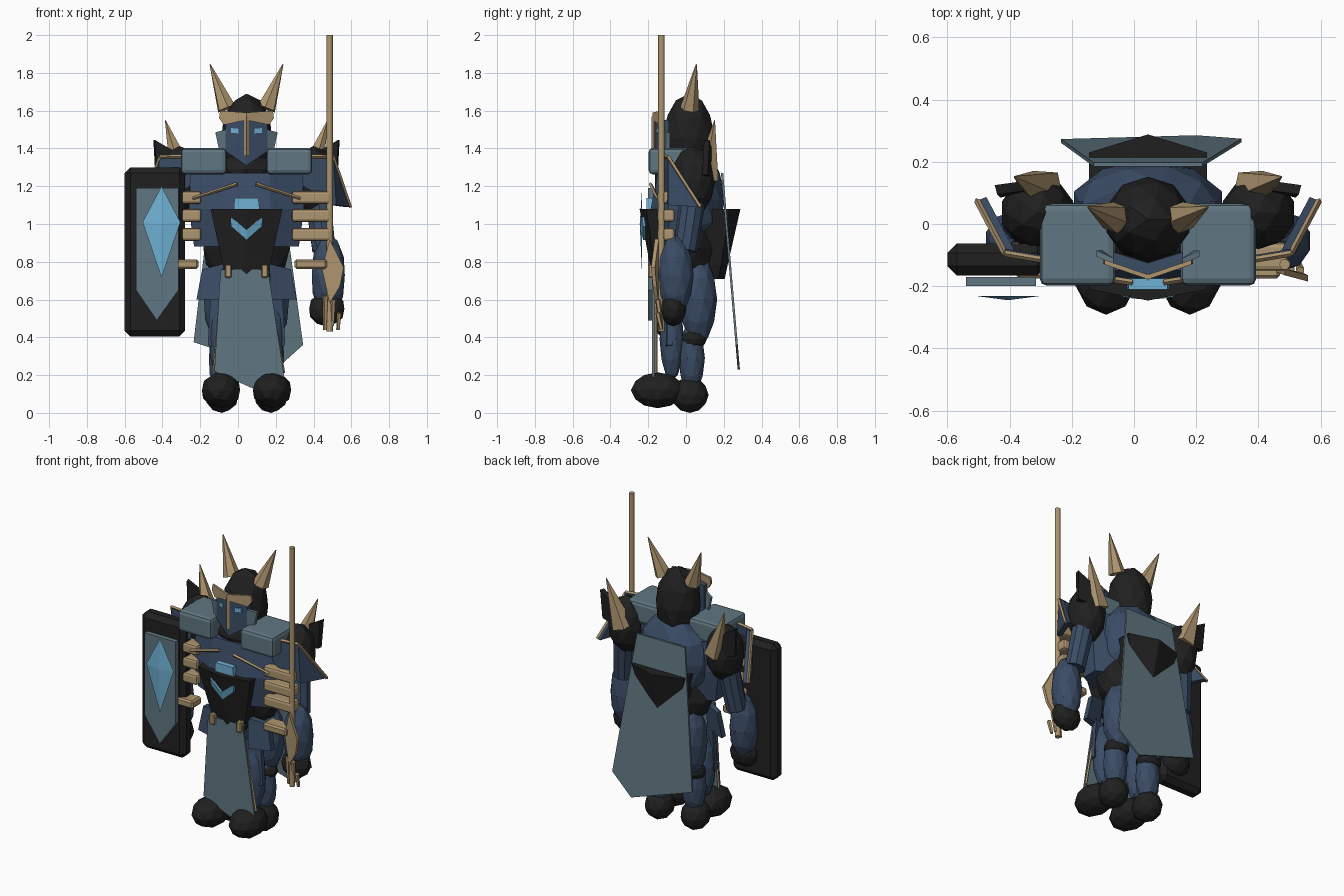
import bpy, bmesh, math
from mathutils import Vector, Matrix

CX = 0.045  # body centre line


def material(name, col):
    m = bpy.data.materials.new(name)
    m.diffuse_color = (*col, 1)
    return m


BLACK = material("charcoal", (0.0145, 0.0145, 0.0145))
BLUE = material("steel_blue", (0.043, 0.072, 0.13))
SLATE = material("slate", (0.118, 0.182, 0.22))
GOLD = material("tan_gold", (0.42, 0.30, 0.16))
GLOW = material("light_blue", (0.16, 0.44, 0.66))


def finish(name, bm, mat):
    bmesh.ops.recalc_face_normals(bm, faces=bm.faces)
    me = bpy.data.meshes.new(name)
    bm.to_mesh(me)
    bm.free()
    me.materials.append(mat)
    ob = bpy.data.objects.new(name, me)
    bpy.context.collection.objects.link(ob)
    return ob


def ball(name, c, r, mat, sub=2):
    bm = bmesh.new()
    bmesh.ops.create_icosphere(bm, subdivisions=sub, radius=1,
                               matrix=Matrix.Translation(c) @ Matrix.Diagonal((*r, 1)))
    return finish(name, bm, mat)


def rod(name, a, b, r1, r2, mat, n=6):
    a, b = Vector(a), Vector(b)
    d = b - a
    bm = bmesh.new()
    mx = Matrix.Translation((a + b) / 2) @ d.to_track_quat('Z', 'Y').to_matrix().to_4x4()
    bmesh.ops.create_cone(bm, cap_ends=True, segments=n, radius1=r1, radius2=r2,
                          depth=d.length, matrix=mx)
    return finish(name, bm, mat)


def box(name, x, y, z, mat, bevel=0.0, seg=1):
    """Bevelled box from unordered axis ranges."""
    lo = Vector((min(x), min(y), min(z)))
    hi = Vector((max(x), max(y), max(z)))
    bm = bmesh.new()
    bmesh.ops.create_cube(bm, size=1, matrix=Matrix.Translation((lo + hi) / 2)
                          @ Matrix.Diagonal((*(hi - lo), 1)))
    if bevel:
        bmesh.ops.bevel(bm, geom=bm.edges[:], offset=bevel, segments=seg,
                        affect='EDGES', profile=0.5)
    return finish(name, bm, mat)


def loft(name, rings, mat):
    """Skin over stacked rings of points, capped at both ends."""
    bm = bmesh.new()
    rows = [[bm.verts.new(p) for p in ring] for ring in rings]
    n = len(rows[0])
    for lo, hi in zip(rows, rows[1:]):
        for i in range(n):
            j = (i + 1) % n
            bm.faces.new((lo[i], lo[j], hi[j], hi[i]))
    bm.faces.new(rows[0])
    bm.faces.new(rows[-1])
    return finish(name, bm, mat)


def plate(name, pts, off, mat):
    """Flat polygon thickened along an offset."""
    return loft(name, [pts, [Vector(p) + Vector(off) for p in pts]], mat)


def front(name, xz, y, th, mat):
    return plate(name, [(x, y, z) for x, z in xz], (0, th, 0), mat)


def octagon(z, cy, rx, ry):
    return [(CX + rx * math.cos((i + 0.5) * math.tau / 8),
             cy + ry * math.sin((i + 0.5) * math.tau / 8), z) for i in range(8)]


def hexagon(z, x, y1, y2, y_front, y_back):
    return [(CX - x, y1, z), (CX, y_front, z), (CX + x, y1, z),
            (CX + x, y2, z), (CX, y_back, z), (CX - x, y2, z)]


# Torso, abdomen and pointed waist armour
ball("back_torso", (CX, 0.06, 1.13), (0.25, 0.145, 0.27), BLUE)
loft("chest_armour", [octagon(0.88, -0.03, 0.30, 0.14), octagon(1.08, -0.03, 0.33, 0.17),
                      octagon(1.27, -0.02, 0.32, 0.14)], BLUE)
ball("abdomen", (CX, 0.02, 0.87), (0.24, 0.15, 0.19), BLACK)
ball("neck", (CX, -0.02, 1.29), (0.17, 0.13, 0.09), BLACK)
loft("waist_armour", [hexagon(0.71, 0.10, -0.155, 0.17, -0.175, 0.205),
                      hexagon(0.78, 0.125, -0.165, 0.185, -0.19, 0.22),
                      hexagon(1.08, 0.19, -0.21, 0.23, -0.246, 0.288)], BLACK)

# Belt emblem
front("emblem_block", [(-0.023, 1.07), (0.115, 1.07), (0.108, 1.138), (-0.018, 1.138)],
      -0.21, 0.035, GLOW)
for s in (-1, 1):
    plate("emblem_chevron", [(CX, -0.226, 0.915), (CX + s * 0.082, -0.227, 0.988),
                             (CX + s * 0.086, -0.233, 1.038), (CX + s * 0.052, -0.239, 1.015),
                             (CX, -0.244, 0.97)],
          (0, 0.03, 0), GLOW)

# Head and visor
ball("helmet", (CX, 0.015, 1.455), (0.14, 0.137, 0.235), BLACK)
rod("nose_ridge", (CX, -0.169, 1.36), (CX, -0.169, 1.57), 0.013, 0.013, GOLD, 4)
for s in (-1, 1):
    def X(v):
        return CX + s * v
    plate("visor", [(X(0), -0.165, 1.31), (X(0), -0.165, 1.55), (X(0.112), -0.13, 1.55),
                    (X(0.112), -0.13, 1.385)], (0, 0.04, 0), BLUE)
    plate("cheek_guard", [(X(0.11), -0.13, 1.39), (X(0.11), -0.13, 1.50),
                          (X(0.165), -0.105, 1.485), (X(0.145), -0.105, 1.39)],
          (0, 0.02, 0), SLATE)
    plate("brow", [(X(0), -0.178, 1.55), (X(0), -0.178, 1.59), (X(0.14), -0.13, 1.60),
                   (X(0.145), -0.128, 1.56), (X(0.12), -0.137, 1.525)], (0, 0.015, 0), GOLD)
    plate("eye", [(X(0.043), -0.159, 1.48), (X(0.081), -0.147, 1.482),
                  (X(0.081), -0.147, 1.508), (X(0.043), -0.159, 1.504)],
          (0, 0.009, 0), GLOW)
    rod("helmet_horn", (X(0.105), 0.02, 1.61), (X(0.193), 0.055, 1.845), 0.052, 0.003, GOLD)

    # Shoulders
    box("collar_block", (X(0.105), X(0.348)), (-0.198, 0.066), (1.263, 1.402), SLATE, 0.022, 2)
    ball("shoulder", (X(0.355), 0.037, 1.228), (0.12, 0.118, 0.185), BLACK)
    rod("shoulder_spike", (X(0.335), 0.112, 1.245), (X(0.43), 0.152, 1.55), 0.07, 0.002, GOLD, 5)
    plate("shoulder_fin", [(X(0.34), 0.115, 1.36), (X(0.36), 0.11, 1.24),
                           (X(0.475), 0.085, 1.26), (X(0.485), 0.095, 1.445)],
          (s * 0.008, 0.03, 0), BLACK)
    A, B = (X(0.28), -0.125, 1.36), (X(0.46), -0.095, 1.355)
    C, D, E = (X(0.475), -0.095, 1.10), (X(0.30), -0.13, 1.20), (X(0.55), 0.075, 1.09)
    plate("pauldron_front", [A, B, C, D], (0, 0.015, 0), BLUE)
    plate("pauldron_side", [B, E, C], (-s * 0.03, 0.012, 0), BLUE)
    rod("pauldron_trim", A, B, 0.01, 0.01, GOLD, 4)
    rod("pauldron_trim", B, E, 0.01, 0.01, GOLD, 4)

    # Arms
    rod("upper_arm", (X(0.41), -0.005, 0.86), (X(0.375), 0.04, 1.16), 0.064, 0.07, BLUE, 10)
    ball("forearm", (X(0.433), -0.055, 0.728), (0.092, 0.096, 0.217), BLUE)
    ball("hand", (X(0.425), -0.068, 0.55), (0.098, 0.07, 0.092), BLACK)

    # Side ribs, chest trim and belt clips
    for z in (0.945, 1.045, 1.14):
        box("side_rib", (X(0.24), X(0.45)), (-0.15, -0.06), (z - 0.034, z + 0.034),
            GOLD, 0.015, 2)
    box("hip_bar", (X(0.255), X(0.425)), (-0.175, -0.075), (0.762, 0.813), GOLD, 0.01)
    rod("chest_trim", (X(0.05), -0.188, 1.212), (X(0.285), -0.15, 1.135), 0.01, 0.008, GOLD, 4)
    box("belt_clip", (X(0.08), X(0.115)), (-0.20, -0.15), (0.715, 0.785), GOLD, 0.006)

    # Hip plates and legs
    plate("hip_plate", [(X(0.12), -0.13, 0.79), (X(0.235), -0.09, 0.76),
                        (X(0.265), -0.10, 0.60), (X(0.13), -0.145, 0.60)],
          (0, 0.04, 0), BLUE)
    plate("thigh_plate", [(X(0.08), -0.12, 0.62), (X(0.19), -0.10, 0.62),
                          (X(0.205), -0.10, 0.36), (X(0.12), -0.13, 0.33)],
          (0, 0.03, 0), BLUE)
    ball("thigh", (X(0.125), 0.065, 0.60), (0.105, 0.10, 0.24), BLUE)
    ball("knee", (X(0.125), 0.04, 0.39), (0.083, 0.07, 0.055), BLACK)
    ball("calf", (X(0.125), 0.03, 0.29), (0.078, 0.07, 0.19), BLUE)
    ball("shin_guard", (X(0.125), -0.075, 0.39), (0.075, 0.065, 0.22), BLUE)
    ball("heel", (X(0.13), 0.02, 0.095), (0.09, 0.10, 0.095), BLACK)
    ball("toe", (X(0.135), -0.15, 0.12), (0.106, 0.142, 0.095), BLACK)

# Tabard with edge trim
front("tabard", [(-0.09, 0.76), (-0.095, 0.72), (-0.125, 0.22), (0.10, 0.12),
                 (0.245, 0.19), (0.165, 0.72), (0.165, 0.76)], -0.18, 0.012, SLATE)
rod("tabard_trim", (-0.085, -0.16, 0.70), (-0.127, -0.158, 0.21), 0.008, 0.008, GOLD, 4)
rod("tabard_trim", (0.155, -0.16, 0.70), (0.242, -0.158, 0.21), 0.008, 0.008, GOLD, 4)

# Cape, swinging backward toward the hem
plate("cape", [(x, 0.185 + (1.27 - z) * 0.085, z) for x, z in
               ((-0.13, 1.27), (0.22, 1.27), (0.345, 0.36), (0.20, 0.23), (-0.235, 0.375))],
      (0, 0.012, 0), SLATE)

# Shield with layered front
box("shield", (-0.6, -0.28), (-0.165, -0.063), (0.405, 1.3), BLACK, 0.03, 1)
front("shield_panel", [(-0.54, 1.19), (-0.315, 1.19), (-0.315, 0.65), (-0.43, 0.49),
                       (-0.54, 0.65)], -0.20, 0.03, SLATE)
bm = bmesh.new()  # diamond with a shallow raised centre
rim = [bm.verts.new(p) for p in ((-0.405, -0.232, 1.2), (-0.305, -0.232, 1.01),
                                 (-0.405, -0.232, 0.715), (-0.505, -0.232, 1.01))]
peak = bm.verts.new((-0.405, -0.245, 1.0))
for i in range(4):
    bm.faces.new((rim[i], rim[(i + 1) % 4], peak))
bm.faces.new(rim[::-1])
finish("shield_diamond", bm, GLOW)

# Staff with blade and prongs
staff = rod("staff", (0.485, -0.13, 0.43), (0.485, -0.13, 2.0), 0.017, 0.017, GOLD, 16)
for p in staff.data.polygons:
    p.use_smooth = len(p.vertices) == 4
plate("staff_blade", [(0.485, -0.165, 0.92), (0.56, -0.185, 0.77), (0.54, -0.175, 0.67),
                      (0.485, -0.165, 0.58), (0.445, -0.15, 0.76)], (0, 0.02, 0), GOLD)
for x, top, low in ((0.465, 0.62, 0.44), (0.505, 0.60, 0.46), (0.535, 0.53, 0.44)):
    rod("staff_prong", (x, -0.15, top), (x - 0.005, -0.13, low), 0.014, 0.01, GOLD, 5)
